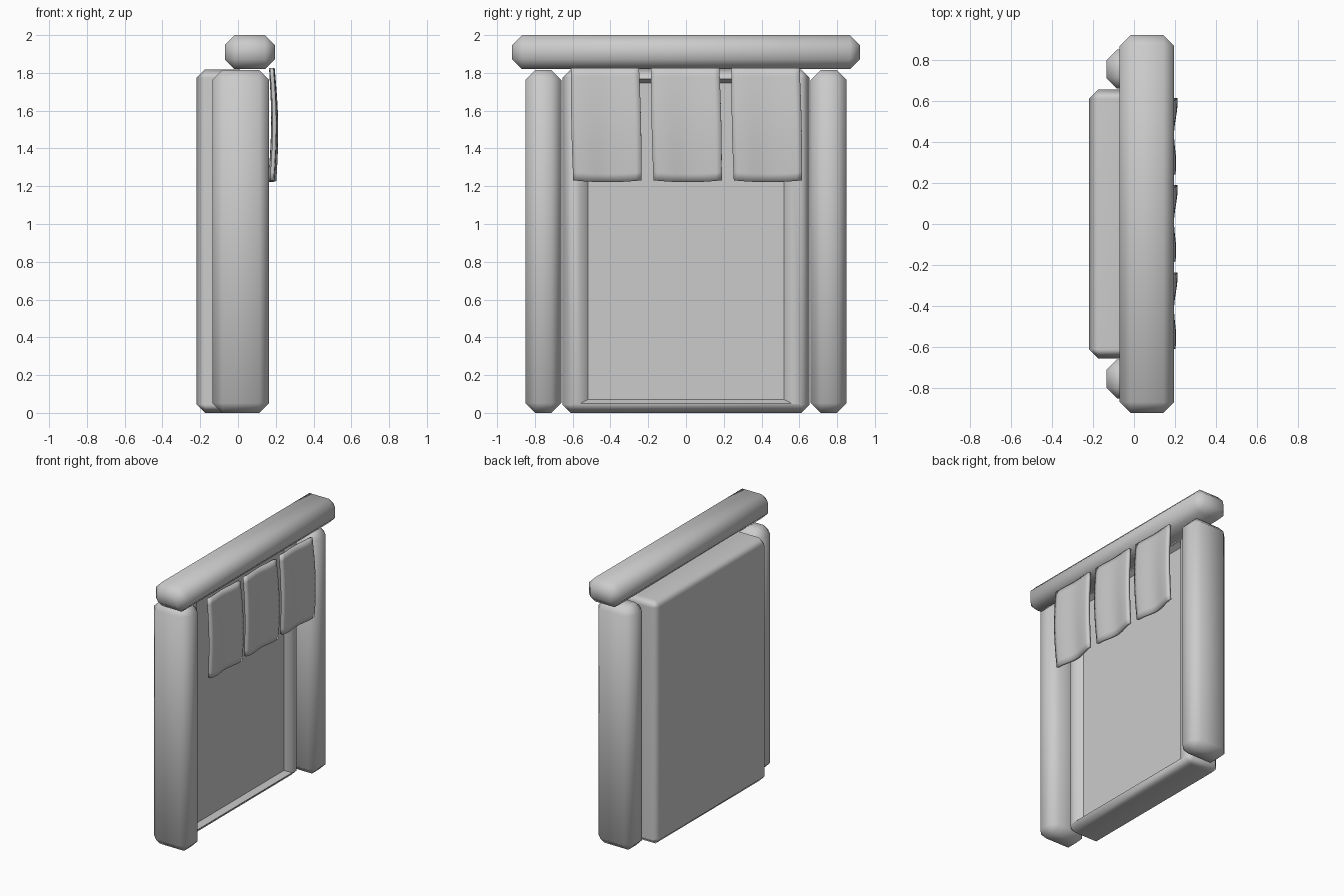
import bpy, bmesh, math

if "Cube" in bpy.data.objects:
    bpy.data.objects.remove(bpy.data.objects["Cube"])

grey = bpy.data.materials.new("plain grey")
grey.use_nodes = True
COLOUR = (0.6, 0.6, 0.6, 1)
grey.diffuse_color = COLOUR
grey.node_tree.nodes["Principled BSDF"].inputs["Base Color"].default_value = COLOUR


def finish(name, bm):
    bmesh.ops.recalc_face_normals(bm, faces=bm.faces)
    mesh = bpy.data.meshes.new(name)
    bm.to_mesh(mesh)
    bm.free()
    obj = bpy.data.objects.new(name, mesh)
    mesh.materials.append(grey)
    bpy.context.collection.objects.link(obj)
    bpy.ops.object.select_all(action='DESELECT')
    obj.select_set(True)
    bpy.context.view_layer.objects.active = obj
    bpy.ops.object.shade_smooth_by_angle(angle=math.radians(60))
    return obj


def box(x, y, z):
    bm = bmesh.new()
    bmesh.ops.create_cube(bm, size=1)
    for v in bm.verts:
        v.co = [(lo + hi) / 2 + c * (hi - lo) for c, (lo, hi) in zip(v.co, (x, y, z))]
    return bm


def chamfer(bm, edges, width):
    bmesh.ops.bevel(bm, geom=edges, offset=width, segments=1, affect='EDGES',
                    clamp_overlap=True)


# Lintel across the top
bm = box((-0.07, 0.195), (-0.92, 0.92), (1.82, 2.0))
chamfer(bm, bm.edges[:], 0.052)
finish("lintel", bm)

# Side posts
for side, name in ((-1, "right_post"), (1, "left_post")):
    ys = sorted((side * 0.66, side * 0.85))
    bm = box((-0.135, 0.165), ys, (0, 1.815))
    chamfer(bm, bm.edges[:], 0.052)
    finish(name, bm)

# Door slab with a raised rim around a shallow field
bm = box((-0.22, 0.055), (-0.655, 0.655), (0, 1.818))
outer = bm.edges[:]
face = max(bm.faces, key=lambda f: f.calc_center_median().x)
bmesh.ops.inset_region(bm, faces=[face], thickness=0.07)
for v in face.verts:
    v.co.y = math.copysign(0.56, v.co.y)
bmesh.ops.inset_region(bm, faces=[face], thickness=0.03)
for v in face.verts:
    v.co.x = 0.015
    v.co.y = math.copysign(0.52, v.co.y)
for e in face.edges:
    e.smooth = False
chamfer(bm, outer, 0.045)
slab = finish("door_slab", bm)
slab.modifiers.new("flat shading on broad faces", 'WEIGHTED_NORMAL').keep_sharp = True


# Hanging cloth strips, gently rippled
def cloth(name, centre):
    bm = bmesh.new()
    bmesh.ops.create_grid(bm, x_segments=12, y_segments=14, size=0.5)
    for v in bm.verts:
        u, t = v.co.x, v.co.y + 0.5
        width = 0.36 + 0.008 * math.sin(t * math.pi)
        y = centre + u * width + 0.013 * (0.5 - t)
        z = 1.228 + 0.597 * t + 0.01 * (1 - t) * (4 * u * u - 0.6)
        ripple = 0.01 * math.cos(math.tau * 1.2 * (u - 0.45)) + 0.012 * u
        x = 0.178 + 0.014 * math.sin(t * math.pi) + ripple * (1 - 0.6 * t)
        v.co = (x, y, z)
    obj = finish(name, bm)
    thick = obj.modifiers.new("thickness", 'SOLIDIFY')
    thick.thickness = 0.02
    thick.offset = 0


for i, name in enumerate(("right_cloth", "middle_cloth", "left_cloth")):
    cloth(name, (i - 1) * 0.425 + 0.003)
